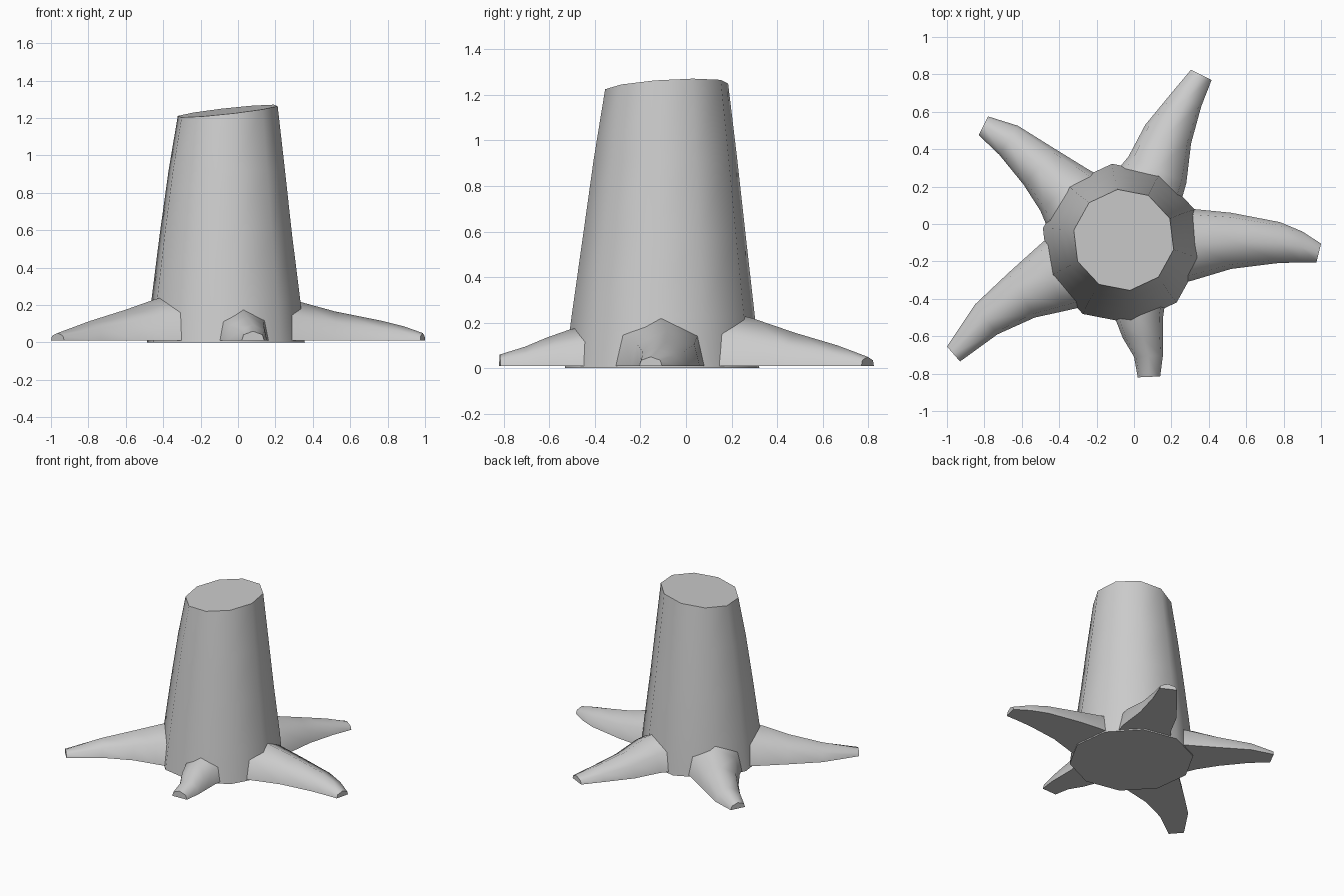
import bpy
import bmesh
import math

old = bpy.data.objects.get("Cube")
if old:
    bpy.data.objects.remove(old, do_unlink=True)

grey = bpy.data.materials.new("plain grey")
grey.use_nodes = True
grey.diffuse_color = (0.6, 0.6, 0.6, 1)
grey.node_tree.nodes["Principled BSDF"].inputs["Base Color"].default_value = (0.6, 0.6, 0.6, 1)


def loft(name, rings, smooth_angle):
    """Skin a list of closed rings, cap both ends and shade smooth."""
    bm = bmesh.new()
    loops = [[bm.verts.new(p) for p in ring] for ring in rings]
    for low, high in zip(loops, loops[1:]):
        for i in range(len(low)):
            j = (i + 1) % len(low)
            bm.faces.new((low[i], low[j], high[j], high[i]))
    bm.faces.new(loops[0])
    bm.faces.new(loops[-1])
    bmesh.ops.recalc_face_normals(bm, faces=bm.faces)
    mesh = bpy.data.meshes.new(name)
    bm.to_mesh(mesh)
    bm.free()
    mesh.materials.append(grey)
    obj = bpy.data.objects.new(name, mesh)
    bpy.context.collection.objects.link(obj)
    bpy.ops.object.select_all(action='DESELECT')
    obj.select_set(True)
    bpy.context.view_layer.objects.active = obj
    bpy.ops.object.shade_smooth_by_angle(angle=math.radians(smooth_angle))
    return obj


# Trunk: ten sides, flared at the foot, slanted cut at the top
def trunk_ring(z, radius, cx, cy, slanted=False):
    ring = []
    for i in range(10):
        a = math.radians(97 + 36 * i)
        dx, dy = radius * math.cos(a), radius * math.sin(a)
        tilt = 0.11 * dx + 0.06 * dy if slanted else 0
        ring.append((cx + dx, cy + dy, z + tilt))
    return ring


loft("trunk", [
    trunk_ring(0, 0.43, -0.065, -0.105),
    trunk_ring(0.23, 0.405, -0.065, -0.1),
    trunk_ring(0.58, 0.36, -0.065, -0.095),
    trunk_ring(0.92, 0.317, -0.06, -0.09),
    trunk_ring(1.237, 0.272, -0.055, -0.085, True),
], 50)

# Roots: five-sided arch section with a flat underside, swept along stations.
# Each station holds the two ground edges (left, right) and the ridge height.
ARCH = [(0, 0), (0.08, 0.62), (0.5, 1), (0.92, 0.62), (1, 0)]
GROUND = 0.01


def root(name, stations):
    rings = []
    for lx, ly, rx, ry, top in stations:
        rings.append([(lx + (rx - lx) * t, ly + (ry - ly) * t,
                       GROUND + (top - GROUND) * h) for t, h in ARCH])
    loft(name, rings, 70)


root("left_root", [
    (0.2, 0.09, 0.2, -0.33, 0.25),
    (0.32, 0.08, 0.32, -0.3, 0.22),
    (0.52, 0.06, 0.52, -0.24, 0.165),
    (0.78, 0.01, 0.76, -0.21, 0.115),
    (0.9, -0.04, 0.88, -0.205, 0.085),
    (1, -0.105, 0.975, -0.205, 0.05),
])
root("back_left_root", [
    (-0.13, 0.24, 0.24, 0.08, 0.25),
    (-0.03, 0.36, 0.28, 0.22, 0.22),
    (0.06, 0.53, 0.305, 0.43, 0.155),
    (0.2, 0.7, 0.36, 0.63, 0.1),
    (0.305, 0.825, 0.415, 0.77, 0.05),
])
root("back_right_root", [
    (-0.45, -0.05, -0.15, 0.24, 0.25),
    (-0.5, 0.07, -0.25, 0.295, 0.22),
    (-0.59, 0.21, -0.42, 0.4, 0.16),
    (-0.72, 0.37, -0.62, 0.525, 0.105),
    (-0.83, 0.475, -0.78, 0.575, 0.055),
])
root("front_right_root", [
    (-0.22, -0.43, -0.4, -0.02, 0.27),
    (-0.37, -0.465, -0.52, -0.125, 0.23),
    (-0.53, -0.5, -0.67, -0.26, 0.175),
    (-0.73, -0.59, -0.85, -0.43, 0.115),
    (-0.93, -0.735, -1, -0.655, 0.05),
])
root("front_root", [
    (-0.12, -0.42, 0.17, -0.4, 0.19),
    (-0.095, -0.52, 0.155, -0.5, 0.17),
    (-0.06, -0.61, 0.155, -0.61, 0.135),
    (0, -0.71, 0.155, -0.7, 0.095),
    (0.02, -0.82, 0.14, -0.815, 0.06),
])
